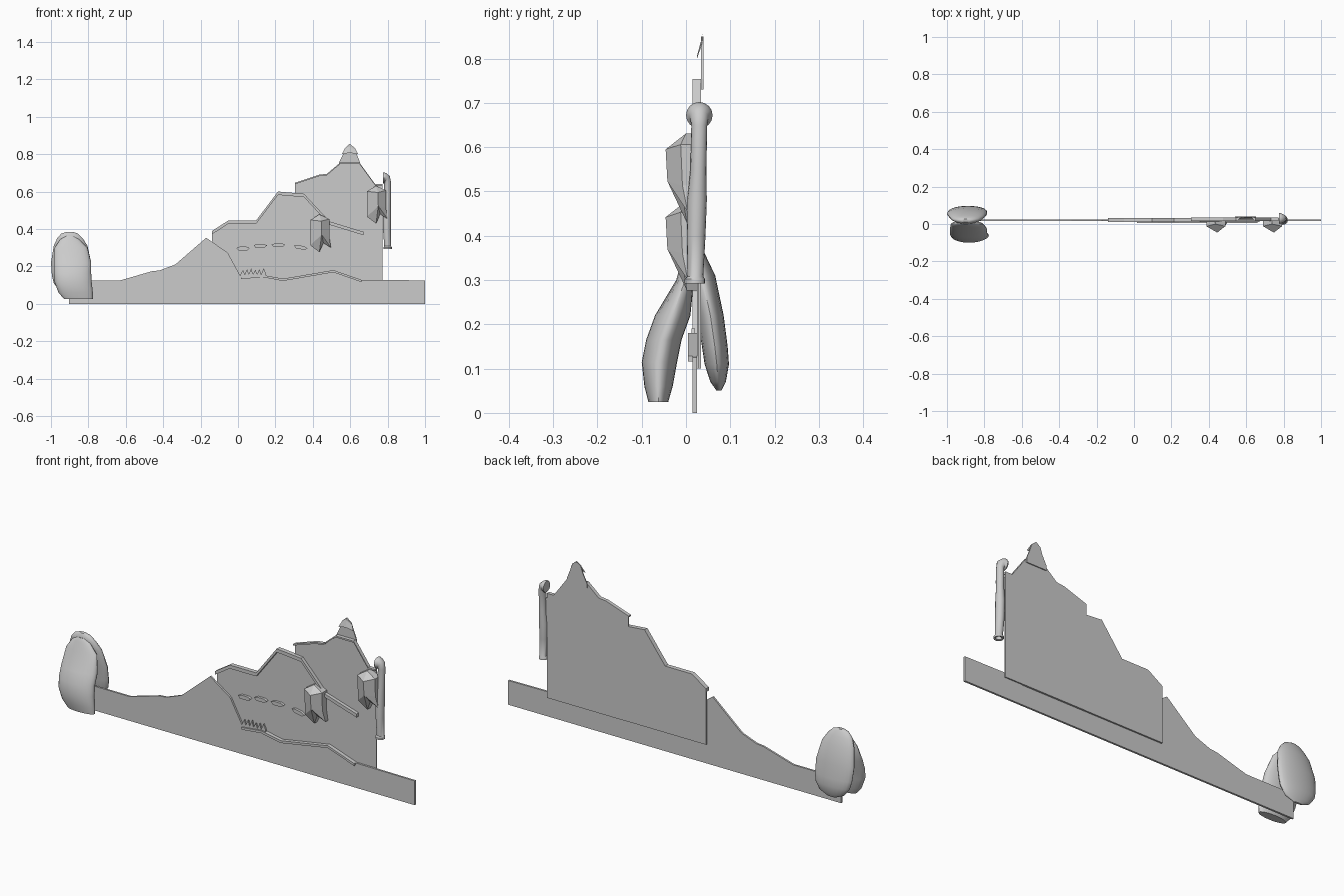
import bpy, bmesh
from math import sin, cos, pi, radians


def make(name, verts, faces, smooth=False):
    me = bpy.data.meshes.new(name)
    me.from_pydata(verts, [], faces)
    bm = bmesh.new()
    bm.from_mesh(me)
    bmesh.ops.recalc_face_normals(bm, faces=bm.faces)
    bm.to_mesh(me)
    bm.free()
    ob = bpy.data.objects.new(name, me)
    bpy.context.collection.objects.link(ob)
    if smooth:
        bpy.ops.object.select_all(action='DESELECT')
        ob.select_set(True)
        bpy.context.view_layer.objects.active = ob
        bpy.ops.object.shade_smooth_by_angle(angle=radians(40))
    return ob


def plate(name, pts, y0, y1):
    """Extrude an x-z outline from y0 to y1."""
    n = len(pts)
    verts = [(x, y, z) for y in (y0, y1) for x, z in pts]
    faces = [tuple(range(n)), tuple(range(2 * n - 1, n - 1, -1))]
    faces += [(i, i + n, (i + 1) % n + n, (i + 1) % n) for i in range(n)]
    return make(name, verts, faces)


def strip(name, pts, t, y0, y1):
    """Thin ledge hanging below a line."""
    return plate(name, pts + [(x, z - t) for x, z in reversed(pts)], y0, y1)


def loft(name, rings, n=20):
    """Skin rings given as (x, y, z, rx, ry, tilt)."""
    verts, faces = [], []
    for x, y, z, rx, ry, a in rings:
        for k in range(n):
            t = 2 * pi * k / n
            u = rx * cos(t)
            verts.append((x + u * cos(a), y + ry * sin(t), z + u * sin(a)))
    for r in range(len(rings) - 1):
        for k in range(n):
            j = (k + 1) % n
            faces.append((r * n + k, r * n + j, (r + 1) * n + j, (r + 1) * n + k))
    faces += [tuple(range(n)), tuple(range(len(verts) - n, len(verts)))]
    return make(name, verts, faces, True)


# Front ground plate and its ledge
ridge = [(-.17, .353), (-.055, .273), (.016, .143), (.128, .155),
         (.24, .134), (.51, .18), (.66, .128)]
plate("ground_plate", [(-.904, 0), (-.904, .125), (-.63, .125), (-.46, .174),
      (-.42, .178), (-.335, .21)] + ridge + [(1, .125), (1, 0)], .015, .025)
strip("ground_ledge", ridge[2:], .012, .005, .026)

# Middle hill plate with its rim
hill = [(-.138, .39), (-.054, .444), (.096, .444), (.214, .6),
        (.353, .588), (.49, .44), (.67, .385)]
plate("middle_hill", [(-.138, .1)] + hill + [(.67, .1)], .025, .033)
strip("middle_hill_rim", hill, .018, .01, .033)

# Far hill plate with its rim
far = [(.305, .647), (.433, .69), (.476, .695), (.545, .754),
       (.65, .754), (.733, .64), (.772, .64)]
plate("far_hill", [(.305, .1)] + far + [(.772, .1)], .028, .034)
strip("far_hill_rim", far, .008, .015, .034)

# Peak with a sloping cap
plate("peak", [(.54, .73), (.54, .754), (.563, .80), (.575, .835), (.595, .85),
               (.622, .835), (.635, .80), (.653, .754), (.653, .73)], .034, .039)
make("peak_cap", [(.556, .025, .80), (.597, .025, .807), (.642, .025, .80),
                  (.572, .036, .832), (.597, .038, .855), (.626, .036, .832)],
     [(0, 1, 4, 3), (1, 2, 5, 4)])

# Faceted forked lanterns hanging on the hills
outline = [(-.048, -.012, .448), (0, 0, .478), (.053, -.012, .453), (.053, -.008, .36),
           (.062, .004, .30), (.022, -.006, .325), (.0, .002, .276), (-.048, -.004, .312)]
for name, dx, dz in (("lantern_left", .435, 0), ("lantern_right", .738, .153)):
    v = [(x + dx, y, z + dz) for x, y, z in outline]
    v += [(x, .029, z) for x, y, z in v]
    v += [(.01 + dx, -.046, .442 + dz), (.012 + dx, -.042, .37 + dz)]
    T, L = 16, 17
    f = [(0, 1, T), (1, 2, T), (0, T, L, 7), (7, L, 6), (L, 5, 6), (L, 4, 5),
         (L, 3, 4), (T, 2, 3, L), tuple(range(8, 16))]
    f += [(i, (i + 1) % 8, (i + 1) % 8 + 8, i + 8) for i in range(8)]
    make(name, v, f)

# Small sill shaped ledges
for i, (x, z, s) in enumerate(((.028, .296, 0), (.12, .31, 0), (.216, .314, 0), (.335, .302, -.2))):
    shape = [(-.036, .002), (-.02, .009), (.018, .009), (.036, .002), (.022, -.01), (-.026, -.01)]
    plate(f"sill_{i + 1}", [(x + a, z + b + s * a) for a, b in shape], .012, .027)

# Tuft of spikes on the ledge
spikes = [(.01, .14)]
for i in range(6):
    x = .014 + i * .022
    spikes += [(x, .157), (x + .013, .182 + .004 * (i % 3))]
spikes += [(.15, .16), (.146, .14)]
plate("grass_tuft", spikes, .012, .02)

# Hooked pipe at the right, hollow at the foot, flared at the top
pipe = [(.8, .02, .34, .013, 0), (.8, .02, .294, .014, 0), (.8, .02, .292, .023, 0),
        (.8, .02, .302, .023, 0), (.8, .021, .308, .018, 0), (.796, .023, .4, .021, 0),
        (.796, .025, .48, .022, 0), (.799, .028, .55, .018, 0), (.8, .03, .65, .018, 0),
        (.797, .03, .667, .021, 45), (.789, .03, .672, .026, 80),
        (.781, .03, .672, .03, 90), (.775, .03, .672, .028, 90)]
loft("hooked_pipe", [(x, y, z, r, r, radians(a)) for x, y, z, r, a in pipe], 16)

# Two rounded shells straddling the left end: (z, x0, x1, y0, y1)
front = [(.362, -.92, -.88, 0, .015), (.345, -.95, -.85, -.01, .02), (.30, -.98, -.805, -.022, .018),
         (.22, -.985, -.785, -.07, .01), (.165, -.985, -.785, -.09, -.01),
         (.115, -.98, -.782, -.1, -.02), (.06, -.96, -.776, -.094, -.03), (.025, -.93, -.776, -.085, -.04)]
back = [(.383, -.92, -.88, .01, .028), (.375, -.945, -.855, .005, .035), (.35, -.967, -.83, 0, .047),
        (.31, -.985, -.805, .005, .066), (.22, -1, -.785, .025, .085), (.15, -.995, -.785, .036, .094),
        (.11, -.985, -.79, .042, .097), (.07, -.955, -.815, .055, .09), (.05, -.91, -.86, .069, .08)]
for name, prof in (("front_shell", front), ("back_shell", back)):
    loft(name, [((a + b) / 2, (c + d) / 2, z, (b - a) / 2, (d - c) / 2, 0)
                for z, a, b, c, d in prof], 24)
